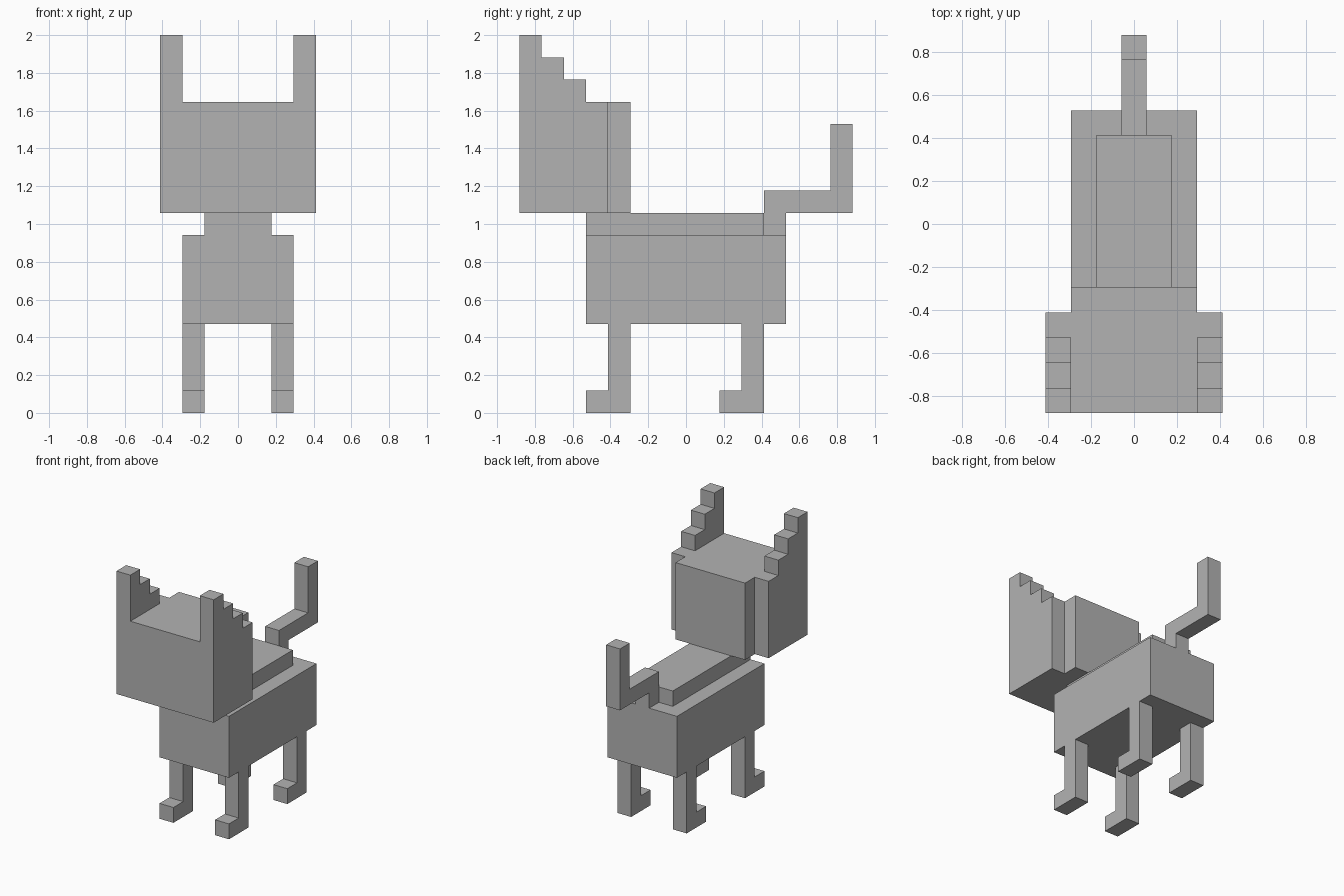
import bpy, bmesh

if "Cube" in bpy.data.objects:
    bpy.data.objects.remove(bpy.data.objects["Cube"])

U = 2 / 17  # one block of the grid, the model is 17 blocks tall

grey = bpy.data.materials.new("plain_grey")
grey.diffuse_color = (0.45, 0.45, 0.45, 1)
grey.use_nodes = True
grey.node_tree.nodes["Principled BSDF"].inputs["Base Color"].default_value = grey.diffuse_color


def slab(name, x0, x1, profile):
    """Extrude a (y, z) outline, in blocks, from x0 to x1."""
    bm = bmesh.new()
    face = bm.faces.new([bm.verts.new((x0 * U, y * U, z * U)) for y, z in profile])
    new = bmesh.ops.extrude_face_region(bm, geom=[face])["geom"]
    verts = [v for v in new if isinstance(v, bmesh.types.BMVert)]
    bmesh.ops.translate(bm, verts=verts, vec=((x1 - x0) * U, 0, 0))
    bmesh.ops.recalc_face_normals(bm, faces=bm.faces)
    mesh = bpy.data.meshes.new(name)
    bm.to_mesh(mesh)
    bm.free()
    mesh.materials.append(grey)
    obj = bpy.data.objects.new(name, mesh)
    bpy.context.collection.objects.link(obj)
    return obj


def rect(y0, y1, z0, z1):
    return [(y0, z0), (y1, z0), (y1, z1), (y0, z1)]


# Trunk and the raised back that carries the head
slab("body", -2.5, 2.5, rect(-4.5, 4.5, 4, 8))
slab("raised_back", -1.5, 1.5, rect(-4.5, 3.5, 8, 9))

# Head
slab("skull", -2.5, 2.5, rect(-7.5, -2.5, 9, 14))

# Cheeks rising into stepped ears
cheek_ear = [(-7.5, 9), (-3.5, 9), (-3.5, 14), (-4.5, 14), (-4.5, 15), (-5.5, 15),
             (-5.5, 16), (-6.5, 16), (-6.5, 17), (-7.5, 17)]
for side, x in (("left", -3.5), ("right", 2.5)):
    slab(f"cheek_and_ear_{side}", x, x + 1, cheek_ear)

# Legs with forward feet
for end, y in (("front", -4.5), ("back", 1.5)):
    leg = [(y, 0), (y + 2, 0), (y + 2, 4), (y + 1, 4), (y + 1, 1), (y, 1)]
    for side, x in (("left", -2.5), ("right", 1.5)):
        slab(f"{end}_leg_{side}", x, x + 1, leg)

# Tail, stepping back and then up
slab("tail", -0.5, 0.5, [(3.5, 8), (4.5, 8), (4.5, 9), (7.5, 9), (7.5, 13),
                         (6.5, 13), (6.5, 10), (3.5, 10)])
